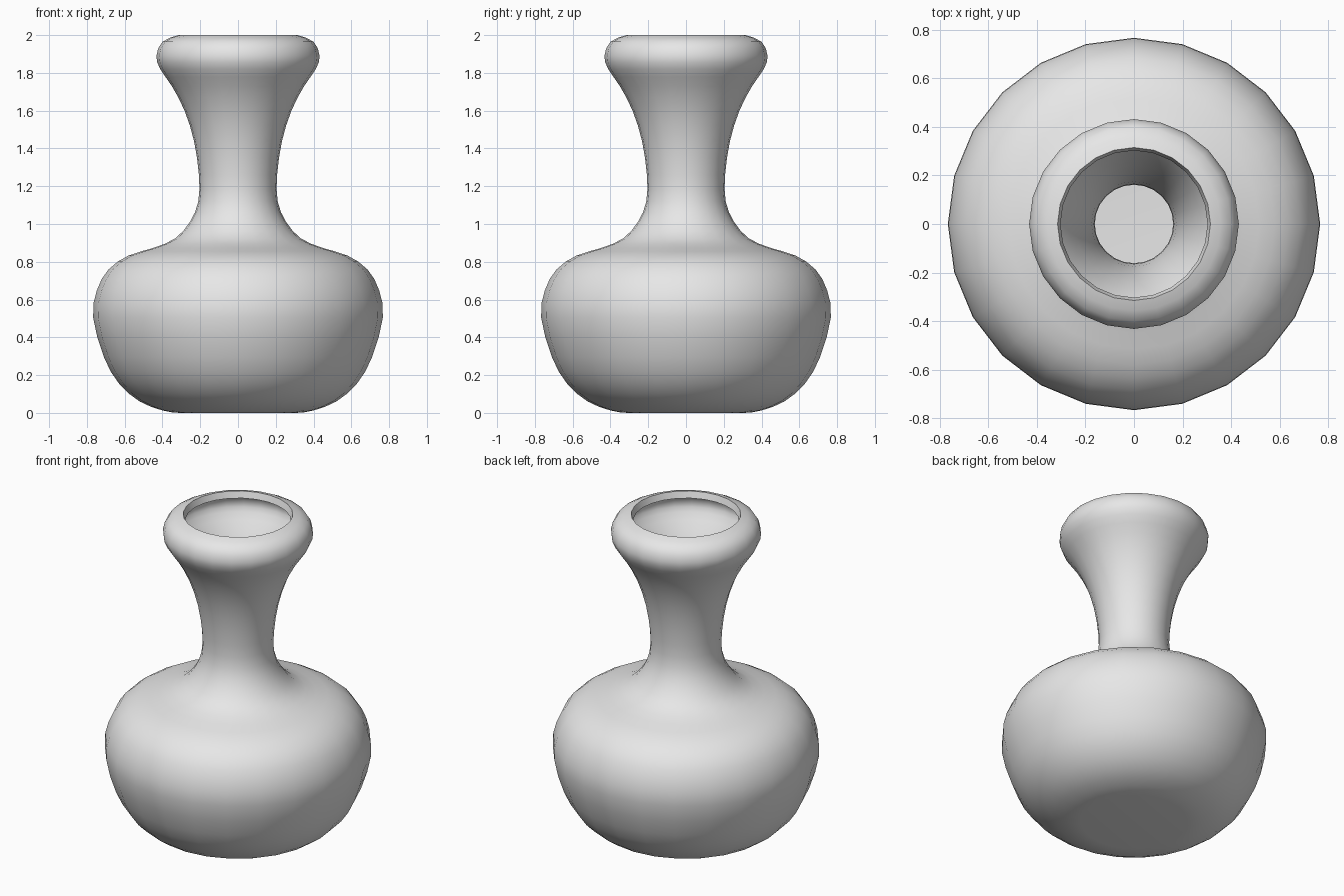
import bpy, bmesh, math
from mathutils import Vector

default_cube = bpy.data.objects.get("Cube")
if default_cube:
    bpy.data.objects.remove(default_cube, do_unlink=True)

SIDES = 24
WALL = 0.042

# Outer profile (radius, height) from the base centre up to the lip opening
PROFILE = [
    (0, 0), (0.31, 0), (0.40, 0.013), (0.52, 0.06), (0.63, 0.155),
    (0.71, 0.295), (0.767, 0.505), (0.747, 0.65), (0.685, 0.76),
    (0.58, 0.833), (0.45, 0.873), (0.335, 0.922), (0.255, 1.01),
    (0.21, 1.12), (0.207, 1.26), (0.233, 1.44), (0.283, 1.60),
    (0.35, 1.73), (0.412, 1.82), (0.432, 1.89), (0.40, 1.965), (0.315, 2.0),
]


def smooth_profile(points, steps=2):
    """Catmull-Rom curve through the profile points."""
    pts = [Vector((r, 0, z)) for r, z in points]
    result = pts[:1]
    for i in range(1, len(pts) - 1):
        a, b, c = pts[i - 1], pts[i], pts[i + 1]
        if i == 1:
            a = 2 * b - Vector((c.x, 0, b.z))
        d = pts[min(i + 2, len(pts) - 1)]
        if i == len(pts) - 2:
            d = c + Vector((b.x - a.x, 0, 0))
        for s in range(steps):
            t = s / steps
            result.append(0.5 * (2 * b + (c - a) * t
                                 + (2 * a - 5 * b + 4 * c - d) * t ** 2
                                 + (3 * b - a - 3 * c + d) * t ** 3))
    return result + pts[-1:]


# Clay material
clay = bpy.data.materials.new("light grey clay")
clay.use_nodes = True
clay.diffuse_color = (0.8, 0.8, 0.8, 1)
clay.node_tree.nodes["Principled BSDF"].inputs["Base Color"].default_value = clay.diffuse_color

# Vase body turned around the vertical axis
bm = bmesh.new()
verts = [bm.verts.new(p) for p in smooth_profile(PROFILE)]
edges = [bm.edges.new(pair) for pair in zip(verts, verts[1:])]
bmesh.ops.spin(bm, geom=verts + edges, cent=(0, 0, 0), axis=(0, 0, 1),
               angle=math.tau, steps=SIDES, use_duplicate=False)
bmesh.ops.remove_doubles(bm, verts=bm.verts, dist=0.0005)
bmesh.ops.recalc_face_normals(bm, faces=bm.faces)
base_face = min(bm.faces, key=lambda f: f.calc_center_median().z)
if base_face.normal.z > 0:
    bmesh.ops.reverse_faces(bm, faces=bm.faces)
mesh = bpy.data.meshes.new("vase")
bm.to_mesh(mesh)
bm.free()
mesh.materials.append(clay)
vase = bpy.data.objects.new("vase", mesh)
bpy.context.collection.objects.link(vase)
bpy.ops.object.select_all(action='DESELECT')
vase.select_set(True)
bpy.context.view_layer.objects.active = vase

# Hollow inside with an even wall and a crisp opening edge
wall = vase.modifiers.new("wall", 'SOLIDIFY')
wall.thickness = WALL
wall.offset = -1
wall.use_even_offset = True
bpy.ops.object.modifier_apply(modifier=wall.name)
bpy.ops.object.shade_smooth_by_angle(angle=math.radians(40))
